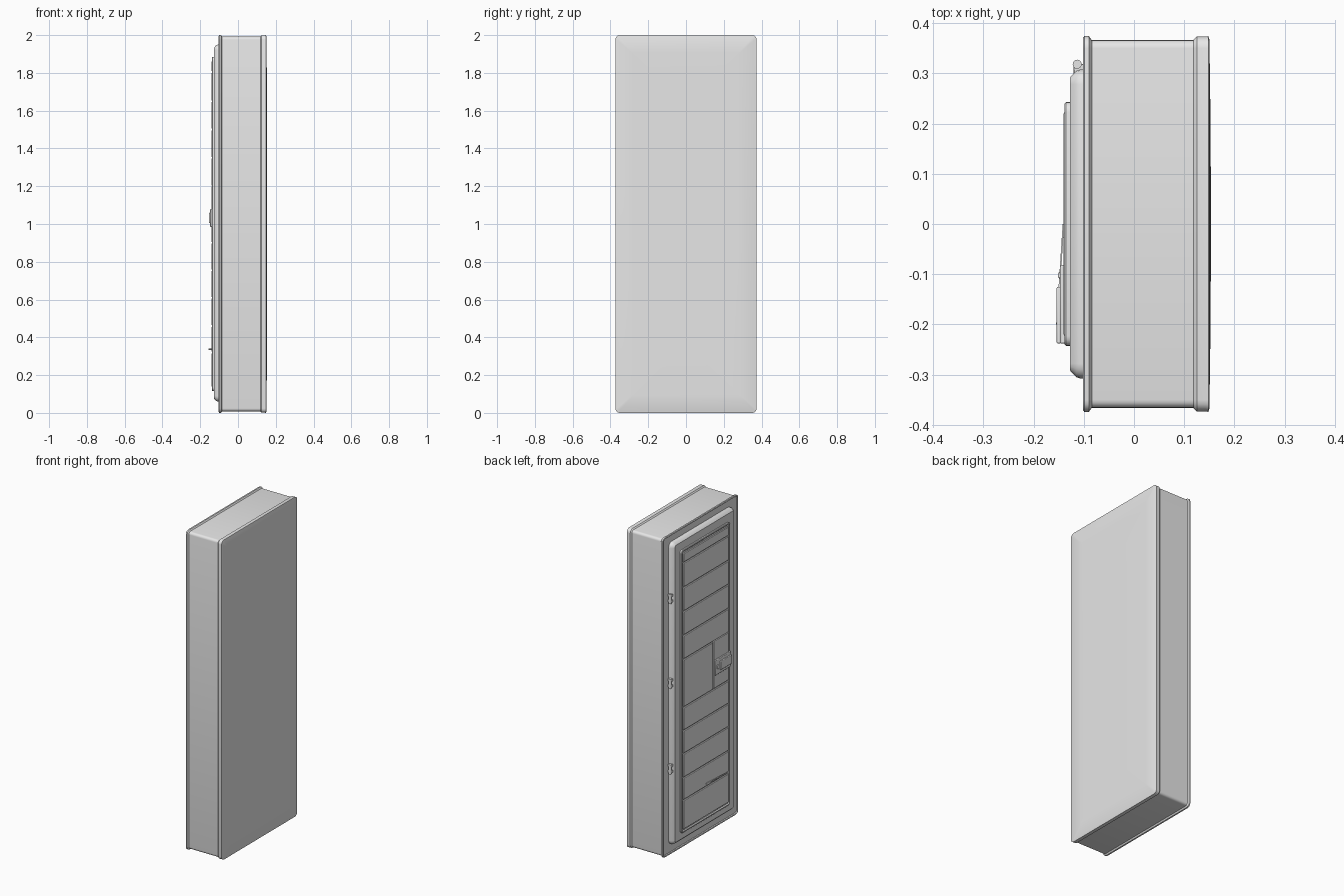
import bpy, bmesh, math
from mathutils import Vector

if "Cube" in bpy.data.objects:
    bpy.data.objects.remove(bpy.data.objects["Cube"], do_unlink=True)

grey = bpy.data.materials.new("plain grey")
grey.use_nodes = True
grey.diffuse_color = (0.8, 0.8, 0.8, 1)
grey.node_tree.nodes["Principled BSDF"].inputs["Base Color"].default_value = (0.8, 0.8, 0.8, 1)


def finish(name, bm, bevel=0.0):
    bmesh.ops.recalc_face_normals(bm, faces=bm.faces)
    mesh = bpy.data.meshes.new(name)
    bm.to_mesh(mesh)
    bm.free()
    mesh.materials.append(grey)
    ob = bpy.data.objects.new(name, mesh)
    bpy.context.scene.collection.objects.link(ob)
    if bevel:
        mod = ob.modifiers.new("soft edges", "BEVEL")
        mod.width = bevel
        mod.segments = 2
    bpy.ops.object.select_all(action="DESELECT")
    ob.select_set(True)
    bpy.context.view_layer.objects.active = ob
    bpy.ops.object.shade_smooth_by_angle(angle=math.radians(35))
    return ob


def ring(bm, x, half_y, half_z, radius, mid_z=1.0):
    """Rounded rectangle standing across the x axis."""
    verts = []
    for corner, (sy, sz) in enumerate([(1, 1), (-1, 1), (-1, -1), (1, -1)]):
        for step in range(5):
            a = math.pi / 2 * (corner + step / 4)
            verts.append(bm.verts.new((x, sy * (half_y - radius) + radius * math.cos(a),
                                       mid_z + sz * (half_z - radius) + radius * math.sin(a))))
    return verts


def loft(name, half_y, half_z, radius, sections, mid_z=1.0):
    """Join rounded rectangles given as (x, inset)."""
    bm = bmesh.new()
    rings = [ring(bm, x, half_y - i, half_z - i, max(radius - i, 0.004), mid_z)
             for x, i in sections]
    for a, b in zip(rings, rings[1:]):
        for k in range(len(a)):
            n = (k + 1) % len(a)
            bm.faces.new((a[k], a[n], b[n], b[k]))
    bm.faces.new(rings[0])
    bm.faces.new(rings[-1])
    return finish(name, bm)


def box(name, xs, ys, zs, bevel=0.0):
    bm = bmesh.new()
    bmesh.ops.create_cube(bm, size=1)
    lo, hi = (Vector(p) for p in zip(xs, ys, zs))
    for v in bm.verts:
        v.co = Vector([(lo[i] + hi[i]) / 2 + v.co[i] * (hi[i] - lo[i]) for i in range(3)])
    return finish(name, bm, bevel)


def cylinder(name, centre, radius, height):
    bm = bmesh.new()
    bmesh.ops.create_cone(bm, cap_ends=True, segments=16, radius1=radius,
                          radius2=radius, depth=height)
    bmesh.ops.translate(bm, verts=bm.verts, vec=centre)
    return finish(name, bm)


# Casing with a rolled lip on both sides and a shallow recess around the door
loft("casing", 0.374, 1.0, 0.024, [
    (-0.095, 0.012), (-0.1, 0.009), (-0.102, 0.004), (-0.099, 0), (-0.09, 0), (-0.084, 0.008),
    (0.118, 0.008), (0.125, 0.001), (0.142, 0.001), (0.148, 0), (0.15, 0.006)])

# Slightly bulging cover on the plain side
loft("bulged_cover", 0.37, 0.995, 0.02, [
    (0.148, 0), (0.15, 0.006), (0.1515, 0.09), (0.1525, 0.2), (0.153, 0.3)])

# Door leaf with chamfered border
loft("door_leaf", 0.308, 0.945, 0.03, [
    (-0.09, 0), (-0.106, 0), (-0.115, 0.003), (-0.127, 0.016)], 1.005)

# Raised border and the sunken backing behind the slats
loft("panel_border", 0.243, 0.885, 0.02, [
    (-0.12, 0), (-0.135, 0), (-0.138, 0.003), (-0.138, 0.009), (-0.133, 0.014)], 1.0)

# Horizontal slats, with a stepped one making room for the handle
joints = [0.135, 0.32, 0.46, 0.61, 0.755, 0.9, 1.2, 1.35, 1.5, 1.65, 1.805, 1.865]
for n, (low, high) in enumerate(zip(joints, joints[1:])):
    z_range = (low + 0.004, high - 0.004)
    if n == 5:
        box("slat_beside_handle", (-0.14, -0.13), (-0.066, 0.222), z_range, 0.002)
        box("slat_under_handle", (-0.14, -0.13), (-0.222, -0.074), (low + 0.004, 1.2), 0.002)
    elif n == 6:
        box("slat_above_step", (-0.14, -0.13), (-0.222, 0.222), z_range, 0.002)
    else:
        box("slat", (-0.14, -0.13), (-0.222, 0.222), z_range, 0.002)

# Latch plate, lever and keyhole stud
box("latch_plate", (-0.147, -0.135), (-0.238, -0.082), (0.985, 1.08), 0.003)
box("latch_lever", (-0.154, -0.145), (-0.238, -0.125), (1.005, 1.06), 0.003)
box("latch_stud", (-0.151, -0.145), (-0.108, -0.096), (1.02, 1.045), 0.002)

# Lifted splinter on the lowest joint
splinter = box("lifted_strip", (-0.142, -0.139), (-0.2, 0), (0.334, 0.342))
for v in splinter.data.vertices:
    if v.co.y < -0.1:
        v.co.x -= 0.013

# Hinges
for z in (0.545, 1.08, 1.61):
    cylinder("hinge_pin", (-0.113, 0.318, z), 0.009, 0.06)
    for side in (-1, 1):
        box("hinge_knuckle", (-0.12, -0.098), (0.296, 0.318),
            (z + side * 0.018 - 0.008, z + side * 0.018 + 0.008), 0.002)
